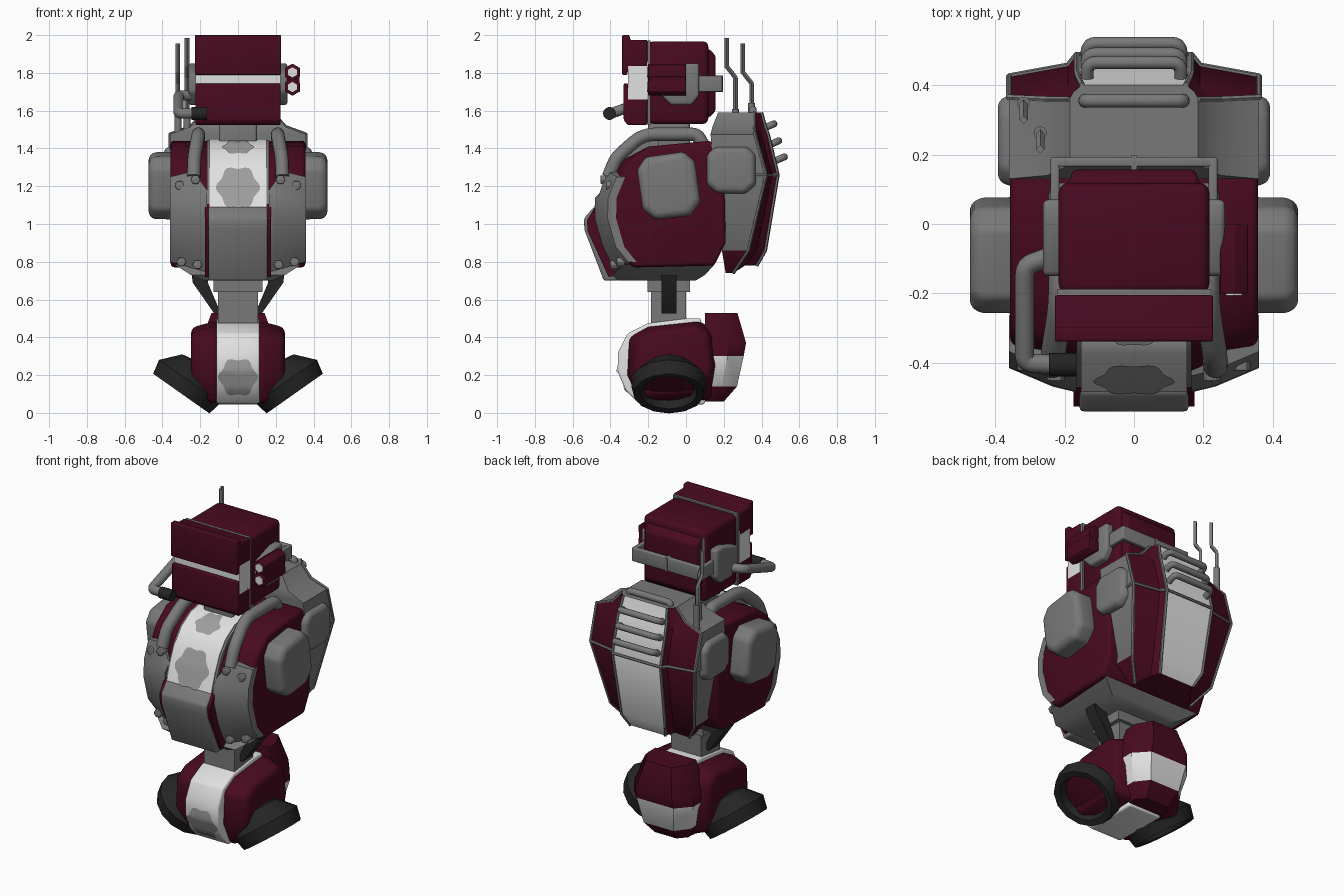
import bpy, bmesh, math
from mathutils import Vector

if "Cube" in bpy.data.objects:
    bpy.data.objects.remove(bpy.data.objects["Cube"])

def mat(name, rgb):
    m = bpy.data.materials.new(name)
    m.diffuse_color = (*rgb, 1)
    m.use_nodes = True
    m.node_tree.nodes["Principled BSDF"].inputs["Base Color"].default_value = m.diffuse_color
    return m

RED = mat("dark red", (0.064, 0.003, 0.014))
GREY = mat("metal grey", (0.19, 0.19, 0.19))
WHITE = mat("white", (0.75, 0.75, 0.75))
PATCH = mat("patch grey", (0.34, 0.34, 0.34))
BLACK = mat("black rubber", (0.018, 0.018, 0.018))

def finish(name, bm, mats, bevel=0, mirror=False, rule=None):
    """Bevel, mirror, colour and smooth a bmesh, then link it."""
    bmesh.ops.recalc_face_normals(bm, faces=bm.faces[:])
    bm.normal_update()
    if bevel:
        es = [e for e in bm.edges if len(e.link_faces) == 2 and e.calc_face_angle(0) > 0.5]
        bmesh.ops.bevel(bm, geom=es, offset=bevel, segments=3, profile=0.5, affect='EDGES', clamp_overlap=True)
    if mirror:
        d = bmesh.ops.duplicate(bm, geom=bm.verts[:] + bm.edges[:] + bm.faces[:])
        for v in d['geom']:
            if isinstance(v, bmesh.types.BMVert):
                v.co.x *= -1
    bmesh.ops.recalc_face_normals(bm, faces=bm.faces[:])
    bm.normal_update()
    if rule:
        for f in bm.faces:
            f.material_index = rule(f.calc_center_median(), f.normal)
    me = bpy.data.meshes.new(name)
    bm.to_mesh(me)
    bm.free()
    ob = bpy.data.objects.new(name, me)
    bpy.context.collection.objects.link(ob)
    for m in (mats if isinstance(mats, list) else [mats]):
        me.materials.append(m)
    bpy.ops.object.select_all(action='DESELECT')
    ob.select_set(True)
    bpy.context.view_layer.objects.active = ob
    bpy.ops.object.shade_smooth_by_angle(angle=math.radians(34))
    return ob

def loft(name, rings, mats, bevel=0, mirror=False, rule=None):
    """Skin closed rings of equal point count and cap both ends."""
    bm = bmesh.new()
    vs = [[bm.verts.new(p) for p in r] for r in rings]
    n = len(vs[0])
    for a, b in zip(vs, vs[1:]):
        for i in range(n):
            bm.faces.new((a[i], a[(i + 1) % n], b[(i + 1) % n], b[i]))
    bm.faces.new(vs[0])
    bm.faces.new(vs[-1])
    return finish(name, bm, mats, bevel, mirror, rule)

def prism(name, prof, x0, x1, mats, bevel=0, mirror=False):
    return loft(name, [[(x, y, z) for y, z in prof] for x in (x0, x1)], mats, bevel, mirror)

def box(name, x, y, z, mats, bevel=0, mirror=False):
    return prism(name, [(y[0], z[0]), (y[1], z[0]), (y[1], z[1]), (y[0], z[1])], *x, mats, bevel, mirror)

def tube(name, pts, r, m, mirror=False, fillet=0.35, res=5):
    """Round pipe through points with filleted corners."""
    P = [Vector(p) for p in pts]
    path = [P[0]]
    for a, b, c in zip(P, P[1:], P[2:]):
        k = fillet * min((a - b).length, (c - b).length)
        s, e = b + (a - b).normalized() * k, b + (c - b).normalized() * k
        path += [s * (1 - t) ** 2 + b * 2 * t * (1 - t) + e * t * t for t in (0, .25, .5, .75, 1)]
    path.append(P[-1])
    cu = bpy.data.curves.new(name, 'CURVE')
    cu.dimensions = '3D'
    cu.bevel_depth, cu.bevel_resolution, cu.use_fill_caps = r, res, True
    sp = cu.splines.new('POLY')
    sp.points.add(len(path) - 1)
    for q, p in zip(sp.points, path):
        q.co = (*p, 1)
    ob = bpy.data.objects.new(name + "_path", cu)
    bpy.context.collection.objects.link(ob)
    me = bpy.data.meshes.new_from_object(ob.evaluated_get(bpy.context.evaluated_depsgraph_get()))
    bpy.data.objects.remove(ob)
    bm = bmesh.new()
    bm.from_mesh(me)
    return finish(name, bm, m, 0, mirror, lambda c, n: 0)

def patch(name, prof, z0, r, zs=1.0):
    """Wavy grey blotch laid on a front profile (y, z)."""
    def surf(z):
        for (ya, za), (yb, zb) in zip(prof, prof[1:]):
            if min(za, zb) <= z <= max(za, zb):
                return ya + (yb - ya) * (z - za) / (zb - za)
        return prof[-1][0]
    bm = bmesh.new()
    rows = []
    for k in (0.02, .25, .5, .75, 1):
        q = [k * r * (1 + 0.09 * math.cos(math.tau * i / 6)) for i in range(36)]
        pos = [(q[i] * math.cos(math.tau * i / 36), z0 + q[i] * zs * math.sin(math.tau * i / 36)) for i in range(36)]
        rows.append([bm.verts.new((x, surf(z) - 0.006, z + 0.003)) for x, z in pos])
    bm.faces.new(rows[0])
    for a, b in zip(rows, rows[1:]):
        for i in range(36):
            bm.faces.new((a[i - 1], a[i], b[i], b[i - 1]))
    finish(name, bm, PATCH)

# Torso, its front corners set back
torso = [(-.41, 1.22), (-.35, 1.33), (-.2, 1.41), (.12, 1.44), (.2, 1.41), (.21, .9), (.15, .78),
         (-.32, .77), (-.40, .88), (-.44, 1.02), (-.44, 1.12)]
loft("torso", [[(x, y + (d if y < -.3 else 0), z) for y, z in torso]
               for x, d in ((-.357, .045), (-.2, 0), (.2, 0), (.357, .045))], RED, .02)
loft("torso_floor", [[(-a, y0, z), (a, y0, z), (a, y1, z), (-a, y1, z)] for a, y0, y1, z in
                     ((.335, -.33, .15, .785), (.25, -.39, .10, .73), (.18, -.36, .05, .70))], GREY)
belly = [(-.15, 1.45), (-.25, 1.43), (-.34, 1.375), (-.40, 1.30), (-.445, 1.20), (-.485, 1.08)]
back = [(-.30, 1.08), (-.15, 1.3)]
prism("chest_strip", belly + back, -.152, .152, WHITE)
prism("chest_strip_edge", [(y + .006, z - .004) for y, z in belly] + back, -.165, .165, GREY)
patch("chest_patch", belly, 1.19, .108)
patch("collar_patch", belly, 1.405, .078, .45)
prism("belly_plate", [(-.46, 1.09), (-.488, 1.09), (-.54, 1.03), (-.538, .97), (-.435, .70), (-.36, .70), (-.36, 1.05)],
      -.157, .157, GREY, .012)
prism("belly_core", [(-.44, 1.13), (-.475, 1.10), (-.525, 1.02), (-.52, .96), (-.41, .72), (-.34, .73), (-.34, 1.13)],
      -.174, -.15, RED, 0, True)

# Bolted side plates of the torso front
side = [(-.415, 1.28), (-.46, 1.14), (-.463, 1.03), (-.42, .88), (-.355, .745)]
def plate_ring(x, dy, top, bottom):
    s = [(x, y + dy, z - (top if i == 0 else -bottom if i == 4 else 0)) for i, (y, z) in enumerate(side)]
    return s + [(a, b + .045, c) for a, b, c in reversed(s)]
loft("front_side_plates", [plate_ring(.165, -.022, .1, 0), plate_ring(.235, -.005, 0, .02),
                           plate_ring(.36, .048, .03, .055)], GREY, 0, True)
for i, (x, y, z) in enumerate(((.225, -.44, 1.235), (.31, -.41, 1.205), (.215, -.39, .785), (.30, -.355, .80))):
    loft("plate_bolts_%d" % i, [[(x + .026 * math.cos(a * math.pi / 3), yy, z + .026 * math.sin(a * math.pi / 3))
         for a in range(6)] for yy in (y + .04, y - .012)], GREY, .004, True)
tube("shoulder_pipes", [(.235, -.41, 1.25), (.232, -.37, 1.35), (.21, -.23, 1.475), (.21, .06, 1.475), (.21, .1, 1.40)],
     .036, GREY, True)

# Rounded pads on the flanks
def pad(name, cy, cz, hy, hz, x1, tilt):
    c, s = math.cos(tilt), math.sin(tilt)
    o = [(-1, -.6), (-.62, -.97), (.57, -1), (1, -.62), (1, .65), (.65, 1), (-.65, 1), (-1, .65)]
    loft(name, [[(x, cy + hy * a * k * c - hz * b * k * s, cz + hy * a * k * s + hz * b * k * c) for a, b in o]
                for x, k in ((.33, 1), (x1 - .025, 1), (x1, .86))], GREY, .03, True)
pad("shoulder_pads", -.09, 1.2, .155, .17, .473, .14)
pad("rear_pads", .24, 1.285, .13, .125, .392, 0)

# Backpack: grey sides, red chamfers and base, white centre
levels = [(.74, .20, .21, .25, .12, .375), (.86, .29, .19, .33, .15, .42), (1.26, .36, .15, .425, .165, .487),
          (1.475, .36, .13, .365, .165, .435), (1.515, .25, .14, .36, .16, .42), (1.59, .185, .17, .36, .15, .40)]
pack = []
for z, xs, yf, ys, xc, yr in levels:
    dz = .04 if z < .8 else 0
    half = [(xs, yf, z), (xs, ys, z), (xc + .025, yr - .5 * (yr - ys), z + dz), (xc, yr, z + dz)]
    pack.append([(-x, y, h) for x, y, h in half] + half[::-1])
def pack_rule(c, n):
    if n.z > .8 or n.y < -.5:
        return 0
    if n.y > .3 and abs(c.x) < .02:
        return 2
    return 1 if n.y > .27 or c.z < .86 else 0
loft("backpack", pack, [GREY, RED, WHITE], 0, False, pack_rule)
tube("backpack_seam", pack[2], .009, GREY, fillet=.02, res=1)
for nm, i in (("centre", 4), ("side", 6)):
    tube("backpack_%s_trim" % nm, [r[i] for r in pack], .009, GREY, True, .02, 1)
for i, (y, z) in enumerate(((.465, 1.53), (.49, 1.44), (.52, 1.355))):
    tube("vent_bar_%d" % i, [(-.135, y - .07, z - .03), (-.135, y, z), (.135, y, z), (.135, y - .07, z - .03)], .019, GREY)
tube("top_handle", [(-.14, .355, 1.56), (-.14, .355, 1.605), (.14, .355, 1.605), (.14, .355, 1.56)], .02, GREY)

# Antennas
for nm, x, y, top, base in (("inner", -.27, .215, 1.985, 1.57), ("outer", -.318, .30, 1.955, 1.60)):
    tube("antenna_" + nm, [(x, y, top), (x, y, top - .15), (x, y + .047, top - .21), (x, y + .047, base - .08)],
         .012, GREY, fillet=.05, res=0)
    tube("antenna_base_" + nm, [(x, y + .047, 1.47), (x, y + .047, base + .04)], .019, GREY)

# Neck and head
box("neck", (-.10, .10), (-.2, .02), (1.40, 1.56), GREY, .015)
box("head_rear", (-.217, .217), (-.20, .118), (1.53, 1.967), RED, .028)
loft("head_back_panel", [[(-a, y, z0), (a, y, z0), (a, y, z1), (-a, y, z1)] for y, a, z0, z1 in
     ((.08, .20, 1.55, 1.945), (.13, .185, 1.57, 1.92), (.157, .175, 1.60, 1.89))], RED, .012)
box("head_band", (-.222, .222), (-.203, -.187), (1.525, 1.972), GREY)
box("visor_core", (-.226, .226), (-.308, -.203), (1.66, 1.86), WHITE)
prism("visor_upper", [(-.338, 1.79), (-.31, 1.79), (-.305, 1.835), (-.205, 1.835), (-.205, 1.975), (-.295, 1.975),
                      (-.30, 2.0), (-.338, 2.0)], -.228, .228, RED, .006)
prism("visor_lower", [(-.33, 1.745), (-.308, 1.745), (-.30, 1.68), (-.205, 1.68), (-.205, 1.525), (-.31, 1.525),
                      (-.33, 1.55)], -.226, .226, RED, .008)
prism("ear_pads", [(-.15, 1.70), (-.08, 1.63), (.03, 1.63), (.07, 1.68), (.07, 1.85), (0, 1.85), (-.15, 1.80)],
      .20, .262, GREY, .015, True)
box("ear_strap_sides", (.215, .24), (.02, .19), (1.70, 1.785), GREY, .006, True)
box("ear_strap_back", (-.24, .24), (.165, .192), (1.70, 1.785), GREY, .006)
box("strap_clip", (-.008, .008), (.14, .197), (1.70, 1.785), GREY)

# Microphone on the left ear
tube("microphone_arm", [(-.23, -.09, 1.68), (-.315, -.12, 1.68), (-.315, -.40, 1.585), (-.23, -.405, 1.585)],
     .028, GREY, fillet=.3)
tube("microphone_tip", [(-.245, -.405, 1.585), (-.165, -.405, 1.585)], .034, BLACK)

# Twin-barrel scope on the right ear
def hexring(y, z, r):
    return [(.288 + r * math.sin(a * math.pi / 3), y, z + r * math.cos(a * math.pi / 3)) for a in range(6)]
for nm, z in (("upper", 1.803), ("lower", 1.725)):
    loft("scope_" + nm, [hexring(0, z, .046), hexring(-.2, z, .046)], RED, .004)
    loft("scope_lens_" + nm, [hexring(-.19, z, .027), hexring(-.206, z, .027)], WHITE)
box("scope_stripe", (.26, .326), (-.196, -.002), (1.743, 1.785), RED)

# Waist column and braces
box("waist_collar", (-.13, .13), (-.205, .02), (.64, .72), GREY)
box("waist_column", (-.105, .105), (-.185, .0), (.44, .70), GREY)
loft("waist_braces", [[(x0, -.13, z), (x1, -.13, z), (x1, -.05, z), (x0, -.05, z)] for x0, x1, z in
                      ((.15, .25, .77), (.16, .24, .69), (.09, .125, .525))], BLACK, 0, True)

# Foot: white centre, red halves, rear block
sole = [(.08, .50), (0, .50), (-.2, .475), (-.31, .42), (-.36, .32), (-.362, .22), (-.32, .12), (-.25, .05)]
prism("foot_centre", sole + [(.1, .045)], -.114, .114, WHITE, .012)
patch("foot_patch", sole, .185, .098, 1.0)
hub = [(-.30, .40), (-.2, .455), (.08, .485), (.15, .43), (.175, .25), (.13, .07), (-.24, .05), (-.31, .2)]
loft("foot_halves", [[(x, -.07 + k * (y + .07), .30 + k * (z - .30)) for y, z in hub]
                     for x, k in ((.10, 1), (.135, 1), (.248, .84))], RED, .03, True)
rear = [(.06, .12, .15, .20), (.14, .165, .19, .27), (.30, .205, .22, .305), (.37, .20, .22, .318), (.53, .14, .18, .272)]
loft("foot_rear_block", [[(-a, .10, z), (-a, s, z), (-a * .62, b, z), (a * .62, b, z), (a, s, z), (a, .10, z)]
     for z, a, s, b in rear], [RED, WHITE], 0, False,
     lambda c, n: 1 if .14 < c.z < .30 and abs(n.z) < .8 else 0)

# Tilted black cups with red insides
def cup(name, prof, m):
    t, n = Vector((.817, 0, .576)), Vector((.576, 0, -.817))
    loft(name, [[Vector((.29, -.09, .117)) + t * r * math.cos(a * math.tau / 14) + n * h
                 + Vector((0, 1.03 * r * math.sin(a * math.tau / 14), 0)) for a in range(14)] for r, h in prof], m, 0, True)
cup("foot_cups", [(.06, -.165), (.115, -.155), (.199, -.06), (.182, .018), (.146, .014), (.13, -.05)], BLACK)
cup("foot_cup_insides", [(.132, -.06), (.132, -.03), (.07, -.022)], RED)
